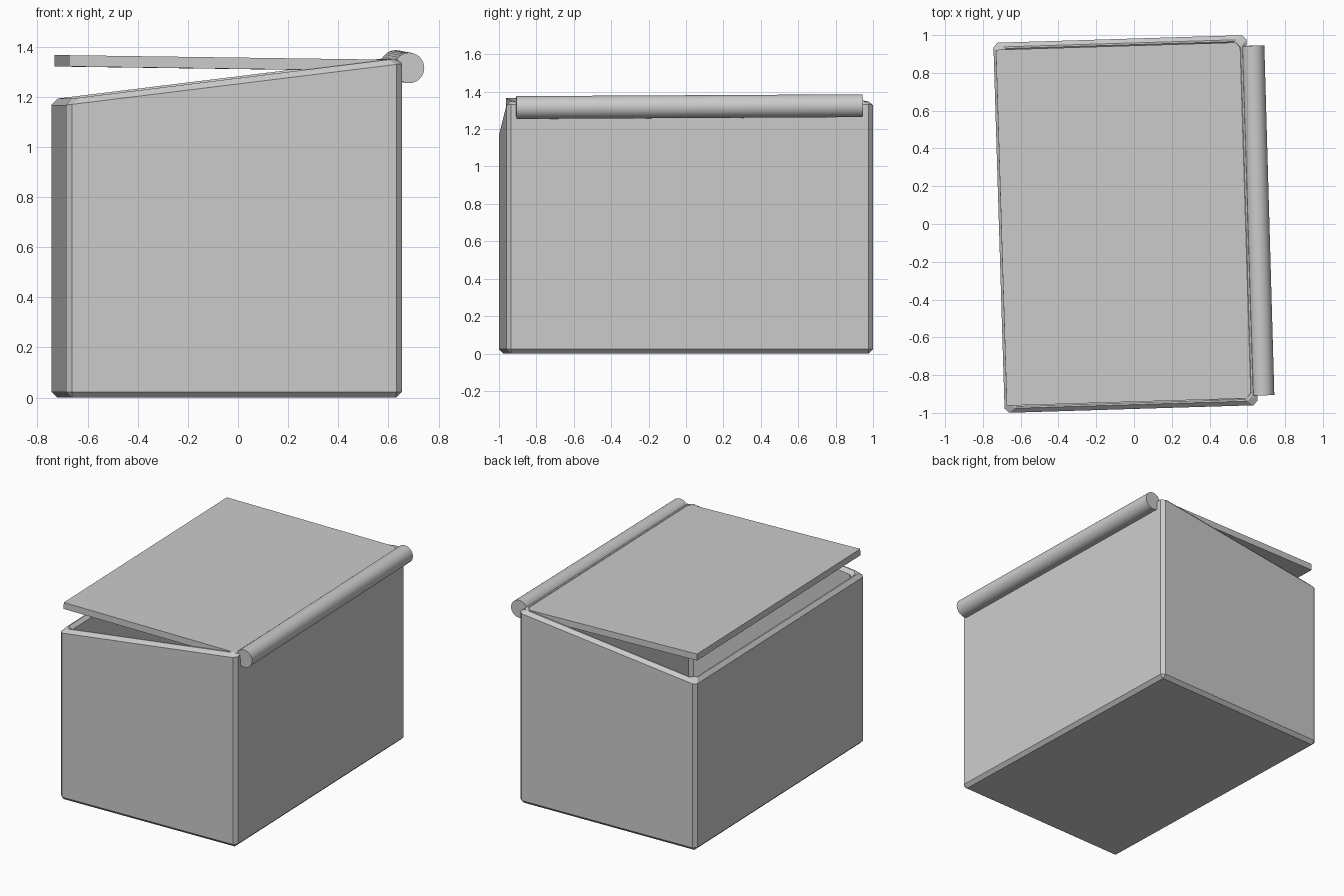
import bpy, bmesh, math
from mathutils import Matrix, Vector

if "Cube" in bpy.data.objects:
    bpy.data.objects.remove(bpy.data.objects["Cube"])

TURN = Matrix.Rotation(math.radians(1.75), 4, 'Z')   # whole crate is slightly turned
CENTRE = Matrix.Translation((-0.045, 0, 0))
W, D = 0.67, 0.98                                    # half width and half depth
WALL = 0.055

grey = bpy.data.materials.new("plain grey")
grey.diffuse_color = (0.6, 0.6, 0.6, 1)
grey.use_nodes = True
grey.node_tree.nodes["Principled BSDF"].inputs["Base Color"].default_value = grey.diffuse_color


def finish(bm, name, matrix):
    bmesh.ops.recalc_face_normals(bm, faces=bm.faces)
    mesh = bpy.data.meshes.new(name)
    bm.to_mesh(mesh)
    bm.free()
    mesh.materials.append(grey)
    ob = bpy.data.objects.new(name, mesh)
    ob.matrix_world = matrix
    bpy.context.collection.objects.link(ob)
    return ob


def rim_height(x):
    return 1.19 + (x + W) / (2 * W) * 0.165


# Open box with a sloping rim, hollowed from the top
bm = bmesh.new()
bmesh.ops.create_cube(bm, size=2)
for v in bm.verts:
    x, y = v.co.x * W, v.co.y * D
    v.co = Vector((x, y, rim_height(x) if v.co.z > 0 else 0))
bm.normal_update()
top = max(bm.faces, key=lambda f: f.normal.z)
bmesh.ops.inset_region(bm, faces=[top], thickness=WALL, use_even_offset=True)
cavity = bmesh.ops.extrude_face_region(bm, geom=[top])
if top.is_valid:
    bmesh.ops.delete(bm, geom=[top], context='FACES_ONLY')
for v in cavity["geom"]:
    if isinstance(v, bmesh.types.BMVert):
        v.co.z = WALL
bmesh.ops.bevel(bm, geom=list(bm.edges), offset=0.023, segments=1,
                affect='EDGES', profile=0.5)
finish(bm, "box", CENTRE @ TURN)

# Thin lid, nearly level, resting on the high side
bm = bmesh.new()
bmesh.ops.create_cube(bm, size=1)
for v in bm.verts:
    v.co = Vector((v.co.x * 1.31, v.co.y * 1.885, v.co.z * 0.045))
lid_pose = Matrix.Translation((-0.048, 0, 1.334)) @ TURN @ Matrix.Rotation(math.radians(0.8), 4, 'Y')
finish(bm, "lid", lid_pose)

# Round hinge bar along the high side
start, end = Vector((0.682, -0.907, 1.315)), Vector((0.629, 0.944, 1.325))
axis = end - start
bm = bmesh.new()
bmesh.ops.create_cone(bm, cap_ends=True, segments=32, radius1=0.061,
                      radius2=0.061, depth=axis.length)
bar_pose = Matrix.Translation((start + end) / 2) @ axis.to_track_quat('Z', 'Y').to_matrix().to_4x4()
bar = finish(bm, "hinge_bar", bar_pose)
bpy.context.view_layer.objects.active = bar
bar.select_set(True)
bpy.ops.object.shade_smooth_by_angle(angle=math.radians(30))
